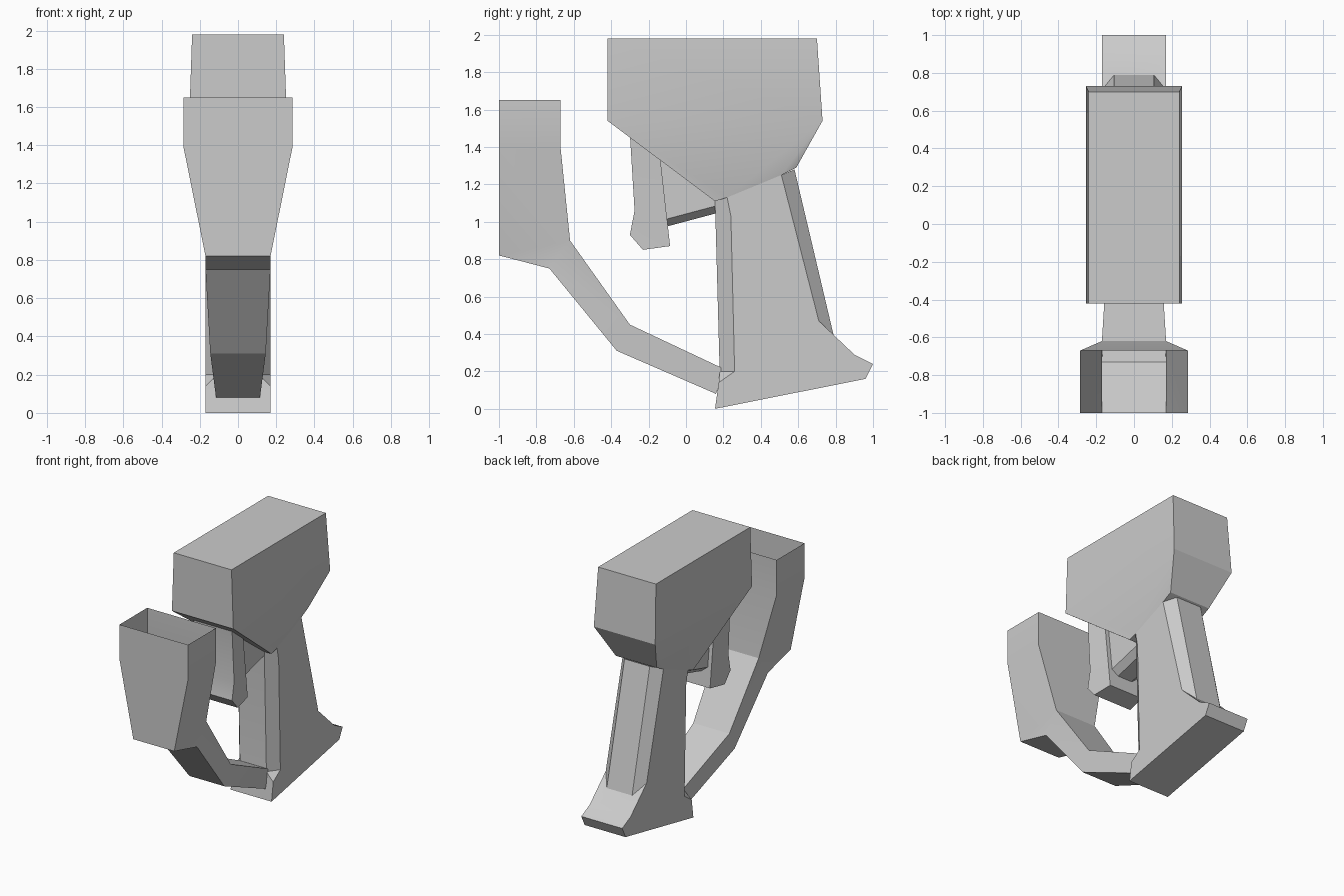
import bpy, bmesh, math

if "Cube" in bpy.data.objects:
    bpy.data.objects.remove(bpy.data.objects["Cube"])


def part(name, pts, sides, spans):
    """Symmetric solid: pts are (y, z, half width); sides are mirrored faces,
    spans are profile edges joined straight across from left to right."""
    bm = bmesh.new()
    right = [bm.verts.new((w, y, z)) for y, z, w in pts]
    left = [bm.verts.new((-w, y, z)) for y, z, w in pts]
    for f in sides:
        bm.faces.new([right[i] for i in f])
        bm.faces.new([left[i] for i in reversed(f)])
    for a, b in spans:
        bm.faces.new((right[a], left[a], left[b], right[b]))
    bmesh.ops.recalc_face_normals(bm, faces=bm.faces)
    mesh = bpy.data.meshes.new(name)
    bm.to_mesh(mesh)
    bm.free()
    obj = bpy.data.objects.new(name, mesh)
    bpy.context.collection.objects.link(obj)
    bpy.context.view_layer.objects.active = obj
    obj.select_set(True)
    bpy.ops.object.shade_smooth_by_angle(angle=math.radians(22))
    obj.select_set(False)
    return obj


def loop(n):
    return [(i, (i + 1) % n) for i in range(n)]


# Upper housing, tapering down to the grip
part("housing",
     [(-.42, 1.98, .24), (.70, 1.98, .24), (.73, 1.54, .255), (.59, 1.29, .17),
      (.51, 1.25, .17), (.22, 1.13, .17), (.155, 1.11, .17), (-.42, 1.54, .255)],
     [[0, 1, 2, 7], [2, 3, 4], [2, 4, 5, 7], [5, 6, 7]], loop(8))

# Grip with chamfered front and rear, and a flared foot
part("grip",
     [(.22, 1.13, .17), (.24, 1.03, .17), (.26, .20, .17), (.175, .14, .17),
      (.155, 0, .17), (.96, .16, .17), (1, .24, .17), (.90, .29, .17),
      (.71, .47, .17), (.51, 1.25, .17), (.58, 1.28, .105), (.79, .39, .105),
      (.155, 1.11, .11), (.18, .20, .11)],
     [list(range(10)), [9, 8, 11, 10], [12, 13, 2, 1, 0], [13, 3, 2], [8, 7, 11]],
     [(12, 13), (13, 3), (3, 4), (4, 5), (5, 6), (6, 7), (7, 11), (11, 10),
      (10, 9), (9, 0), (0, 12)])

# Hand guard: open-topped box running into a curved arm
part("hand_guard",
     [(-1, 1.65, .285), (-.67, 1.65, .285), (-1, 1.39, .285), (-.67, 1.39, .285),
      (-1, .82, .17), (-.62, .90, .17), (-.73, .75, .17), (-.37, .31, .145),
      (-.30, .45, .15), (.16, .08, .115), (.21, .21, .115)],
     [[0, 1, 3, 2], [2, 3, 5, 4], [4, 5, 6], [6, 5, 8, 7], [7, 8, 10, 9]],
     [(0, 2), (2, 4), (4, 6), (6, 7), (7, 9), (9, 10), (10, 8), (8, 5), (5, 3), (3, 1)])

# Trigger, slightly narrower at the rear
part("trigger",
     [(-.30, 1.47, .16), (-.275, 1.06, .16), (-.30, .93, .16), (-.23, .85, .16),
      (-.085, .87, .14), (-.14, 1.36, .14)],
     [[0, 1, 5], [1, 4, 5], [1, 2, 3, 4]], loop(6))

# Web between trigger and grip, with a bevelled lower edge
part("trigger_web",
     [(-.15, 1.36, .11), (-.12, 1.01, .11), (-.12, .97, .06), (.18, 1.05, .06),
      (.18, 1.09, .11), (.18, 1.12, .11)],
     [[0, 1, 4, 5], [1, 2, 3, 4]], [(0, 1), (1, 2), (2, 3), (3, 4), (4, 5), (5, 0)])
